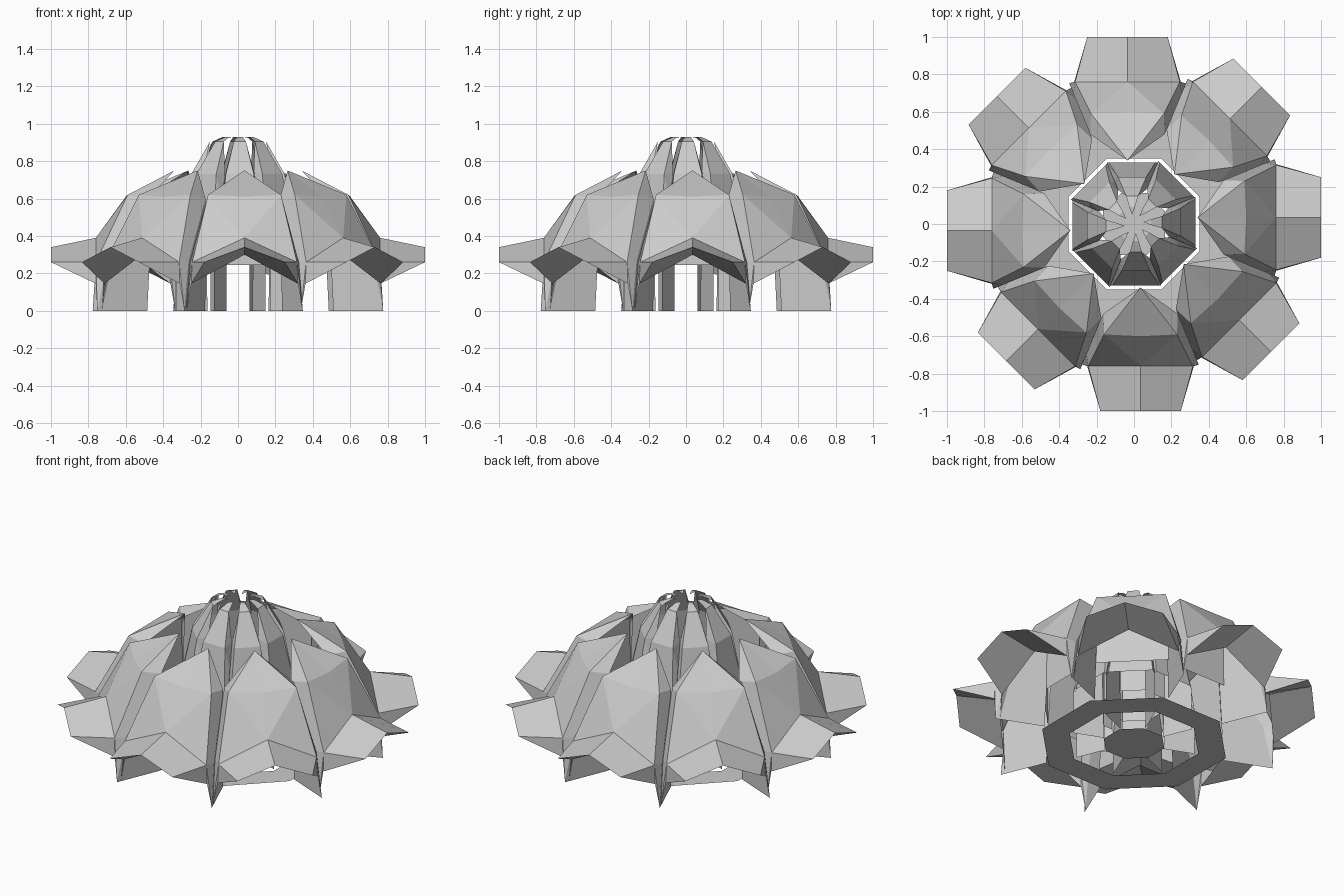
import bpy, bmesh, math
from mathutils import Matrix

cube = bpy.data.objects.get("Cube")
if cube:
    bpy.data.objects.remove(cube, do_unlink=True)

TAN = math.tan(math.pi / 8)      # half width of a one-eighth wedge per unit radius

stone = bpy.data.materials.new("pale_grey")
stone.use_nodes = True
stone.diffuse_color = (0.6, 0.6, 0.6, 1)
stone.node_tree.nodes["Principled BSDF"].inputs["Base Color"].default_value = (0.6, 0.6, 0.6, 1)


def add_object(name, bm, turn=0.0):
    mesh = bpy.data.meshes.new(name)
    bm.to_mesh(mesh)
    bm.free()
    mesh.materials.append(stone)
    obj = bpy.data.objects.new(name, mesh)
    obj.rotation_euler.z = turn
    bpy.context.collection.objects.link(obj)


def wedge(radius, height):
    """Point on the plane shared with the neighbouring segment."""
    return (radius * TAN, radius, height)


def add_segments(name, points, faces, shift):
    """Mirror a half segment, then repeat it eight times around the centre."""
    for k in range(8):
        bm = bmesh.new()
        for side in (1, -1):
            v = {n: bm.verts.new((side * w + shift, -r, z)) for n, (w, r, z) in points.items()}
            for f in faces:
                names = f.split()
                bm.faces.new([v[n] for n in (names if side > 0 else reversed(names))])
        bmesh.ops.remove_doubles(bm, verts=bm.verts, dist=0.0005)
        bmesh.ops.recalc_face_normals(bm, faces=bm.faces)
        add_object(f"{name}_{k + 1}", bm, k * math.pi / 4)


# Outer petals: roof, open porch hood, upright wall over the door, groove walls and blade legs
petal = {
    "apex": (0, 0.34, 0.75),
    "shoulder_mid": (0, 0.60, 0.61),
    "shoulder": (0.195, 0.59, 0.62),
    "eave_mid": (0, 0.76, 0.39),
    "eave": (0.28, 0.76, 0.26),
    "hood_mid": (0, 1.0, 0.34),
    "hood": (0.215, 1.0, 0.26),
    "arch_mid": (0, 0.76, 0.30),
    "arch": (0.285, 0.76, 0.145),
    "lintel_mid": (0, 0.5, 0.245),
    "lintel": (0.205, 0.5, 0.245),
    "wall_top_mid": (0, 0.5, 0.66),
    "wall_top": (0.2, 0.5, 0.60),
    "groove_top": wedge(0.48, 0.60),
    "groove_low": wedge(0.70, 0.26),
    "toe": wedge(0.752, 0),
    "heel": wedge(0.51, 0),
}
add_segments("petal", petal, [
    "apex shoulder_mid shoulder",
    "shoulder_mid eave_mid shoulder",
    "shoulder eave_mid eave",
    "eave_mid hood_mid hood eave",
    "eave hood arch",
    "hood hood_mid arch_mid arch",
    "wall_top_mid lintel_mid lintel wall_top",
    "apex shoulder groove_top",
    "shoulder eave groove_low groove_top",
    "eave toe groove_low",
    "eave arch toe",
    "groove_top groove_low toe heel",
], 0.035)

# Central tower: slim ribs parted by open slits, standing on thin piers
rib = {
    "tip": (0, 0.05, 0.925),
    "crown_mid": (0, 0.09, 0.93),
    "crown": (0.015, 0.09, 0.93),
    "neck_mid": (0, 0.15, 0.905),
    "neck": (0.032, 0.15, 0.905),
    "waist_mid": (0, 0.25, 0.73),
    "waist": (0.075, 0.25, 0.73),
    "skirt_mid": (0, 0.33, 0.28),
    "skirt": (0.125, 0.33, 0.28),
    "lintel_mid": (0, 0.17, 0.245),
    "lintel": (0.07, 0.17, 0.245),
    "wall_top_mid": (0, 0.17, 0.60),
    "wall_top": (0.07, 0.17, 0.60),
    "slit_top": wedge(0.185, 0.74),
    "slit_mid": wedge(0.23, 0.60),
    "slit_low": wedge(0.33, 0.26),
    "pier_out": wedge(0.33, 0),
    "pier_in": wedge(0.17, 0),
}
add_segments("tower_rib", rib, [
    "tip crown_mid crown",
    "crown_mid neck_mid neck crown",
    "neck_mid waist_mid waist neck",
    "waist_mid skirt_mid skirt waist",
    "wall_top_mid lintel_mid lintel wall_top",
    "neck waist slit_top",
    "waist slit_mid slit_top",
    "waist skirt slit_low slit_mid",
    "slit_top slit_mid slit_low pier_out pier_in",
], 0.01)


# Floor: a flat octagonal ring and a central octagonal slab
def octagon(bm, apothem):
    rad = apothem / math.cos(math.pi / 8)
    made = bmesh.ops.create_circle(bm, segments=8, radius=rad,
                                   matrix=Matrix.Rotation(math.pi / 8, 4, 'Z'))
    return made["verts"]


bm = bmesh.new()
outer, inner = octagon(bm, 0.5), octagon(bm, 0.35)
for i in range(8):
    j = (i + 1) % 8
    bm.faces.new((outer[i], outer[j], inner[j], inner[i]))
bm.normal_update()
add_object("floor_ring", bm)

bm = bmesh.new()
bm.faces.new(octagon(bm, 0.165))
bm.normal_update()
add_object("floor_centre", bm)
